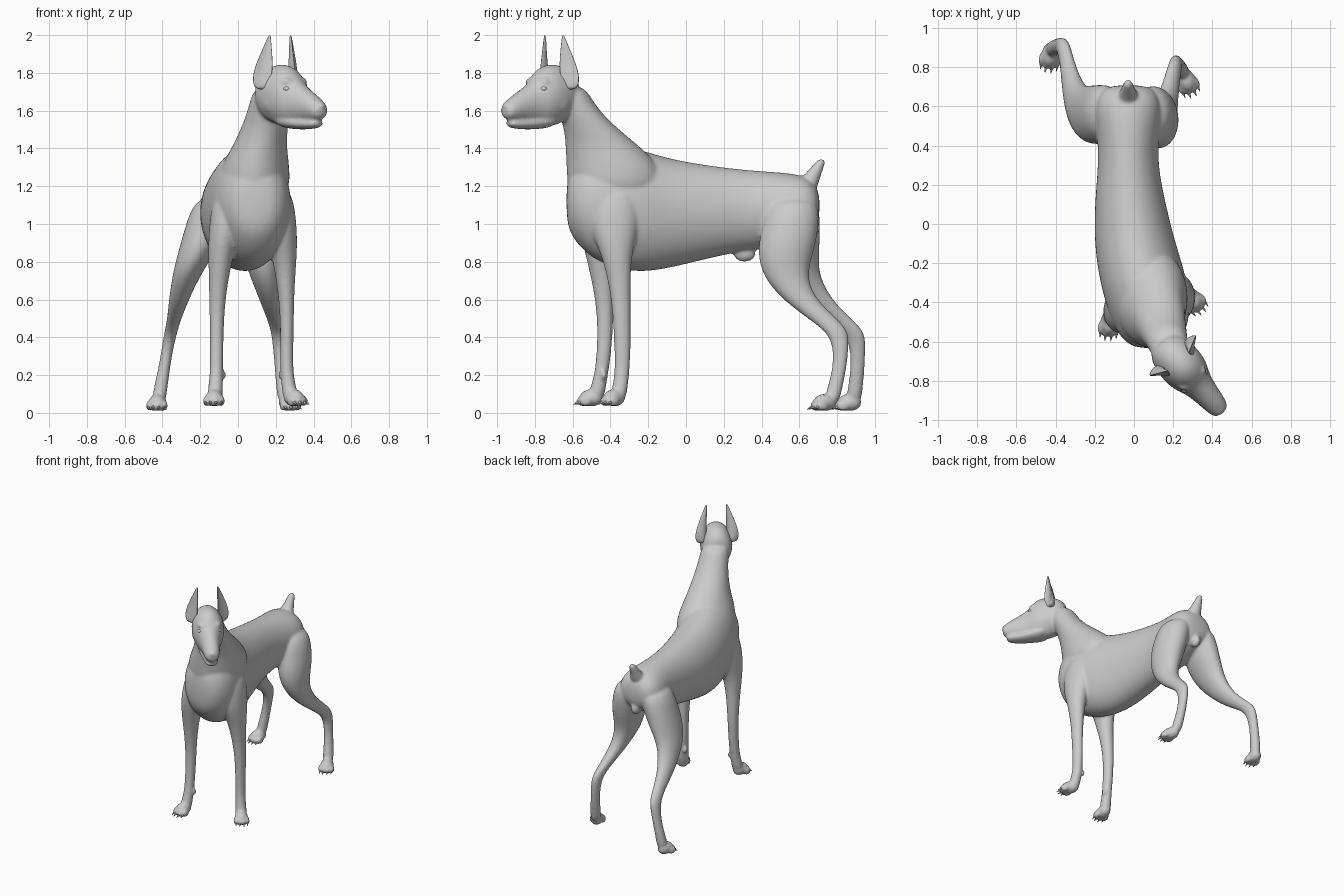
import bpy, bmesh, math
from mathutils import Vector, Matrix

Z = Vector((0, 0, 1))


def loft(bm, rings, seg=16, cup=0.0):
    """Skin elliptical rings given as (centre, half axis u, half axis v)."""
    loops = []
    for c, u, v in rings:
        loop = []
        for i in range(seg):
            a = 2 * math.pi * i / seg
            p = c + 1.03 * (u * math.cos(a) + v * math.sin(a))
            loop.append(bm.verts.new(p + v.normalized() * cup * u.length * math.cos(a) ** 2))
        loops.append(loop)
    for a, b in zip(loops, loops[1:]):
        for i in range(seg):
            j = (i + 1) % seg
            bm.faces.new((a[i], a[j], b[j], b[i]))
    bm.faces.new(loops[0][::-1])
    bm.faces.new(loops[-1])


def column(bm, rows):
    """Loft of horizontal rings: x, y, z, radius x, radius y."""
    loft(bm, [(Vector((x, y, z)), Vector((rx, 0, 0)), Vector((0, ry, 0)))
              for x, y, z, rx, ry in rows])


def ball(bm, loc, radii, turn=0.0):
    m = Matrix.Translation(loc) @ Matrix.Rotation(turn, 4, 'Z') @ Matrix.Diagonal((*radii, 1))
    bmesh.ops.create_uvsphere(bm, u_segments=14, v_segments=8, radius=1.03, matrix=m)


def finish(bm, name, subsurf=0, voxel=0.0):
    bmesh.ops.recalc_face_normals(bm, faces=bm.faces)
    me = bpy.data.meshes.new(name)
    bm.to_mesh(me)
    bm.free()
    for p in me.polygons:
        p.use_smooth = True
    ob = bpy.data.objects.new(name, me)
    bpy.context.collection.objects.link(ob)
    if subsurf:
        ob.modifiers.new("round", 'SUBSURF').levels = subsurf
        ob.modifiers["round"].render_levels = subsurf
    if voxel:
        r = ob.modifiers.new("fuse", 'REMESH')
        r.mode, r.voxel_size, r.use_smooth_shade = 'VOXEL', voxel, True
        s = ob.modifiers.new("soften", 'SMOOTH')
        s.factor, s.iterations = 0.5, 6
    return ob


body = bmesh.new()
claws = bmesh.new()

# torso: y, centre x, top z, bottom z, half width
torso = [(-.635, .09, 1.24, 1.0, .08), (-.59, .09, 1.32, .91, .15), (-.5, .085, 1.40, .82, .195),
         (-.38, .065, 1.42, .77, .215), (-.25, .04, 1.395, .745, .22), (-.1, .005, 1.345, .765, .205),
         (.1, -.02, 1.31, .815, .18), (.3, -.03, 1.285, .86, .15), (.45, -.03, 1.275, .87, .155),
         (.58, -.03, 1.265, .92, .175), (.66, -.03, 1.24, .97, .15), (.71, -.03, 1.17, 1.02, .10)]
loft(body, [(Vector((x, y, (t + b) / 2)), Vector((w, 0, 0)), Vector((0, 0, (t - b) / 2)))
            for y, x, t, b, w in torso])

# neck
column(body, [(.08, -.37, 1.12, .19, .25), (.085, -.37, 1.28, .19, .26), (.112, -.435, 1.40, .145, .20),
              (.13, -.48, 1.47, .13, .16), (.15, -.535, 1.55, .115, .122), (.168, -.59, 1.64, .105, .10),
              (.18, -.63, 1.74, .09, .09)])

# front legs
column(body, [(.19, -.37, 1.22, .09, .12), (.222, -.38, 1.0, .09, .14), (.245, -.37, .85, .068, .08),
              (.253, -.35, .68, .046, .056), (.26, -.34, .5, .035, .045), (.257, -.335, .3, .035, .042),
              (.26, -.34, .2, .033, .038), (.272, -.352, .12, .04, .042), (.28, -.36, .07, .04, .04)])
column(body, [(-.03, -.40, 1.22, .09, .12), (-.063, -.43, 1.0, .09, .14), (-.09, -.455, .85, .068, .08),
              (-.105, -.44, .68, .048, .053), (-.113, -.425, .5, .037, .042), (-.113, -.435, .3, .035, .038),
              (-.115, -.45, .2, .034, .036), (-.12, -.468, .12, .04, .042), (-.122, -.48, .07, .04, .04)])

# hind legs
column(body, [(.07, .57, 1.15, .10, .13), (.105, .555, 1.0, .11, .15), (.125, .53, .87, .105, .15),
              (.135, .52, .76, .085, .125), (.155, .555, .66, .065, .10), (.175, .635, .57, .05, .085),
              (.195, .735, .49, .038, .075), (.21, .80, .43, .034, .06), (.215, .82, .36, .031, .042),
              (.225, .815, .24, .03, .036), (.24, .785, .12, .037, .04), (.25, .77, .05, .036, .04)])
column(body, [(-.12, .57, 1.15, .10, .13), (-.165, .56, 1.0, .11, .15), (-.21, .555, .87, .10, .15),
              (-.26, .57, .76, .08, .13), (-.295, .63, .66, .062, .105), (-.32, .71, .57, .048, .09),
              (-.34, .81, .49, .036, .075), (-.355, .885, .43, .034, .06), (-.37, .91, .36, .031, .042),
              (-.39, .91, .24, .03, .036), (-.412, .895, .12, .037, .04), (-.42, .885, .05, .036, .04)])

# paws: x, y, sole height, turn in degrees
for x, y, z0, deg in [(-.125, -.50, .035, -5), (.295, -.38, .035, 38), (.265, .735, .01, 24), (-.425, .865, .01, -8)]:
    turn = math.radians(deg)
    rot = Matrix.Rotation(turn, 4, 'Z')
    at = Vector((x, y, z0))
    ball(body, at + Vector((0, 0, .045)), (.047, .066, .045), turn)
    for lx, fy in [(-.041, -.03), (-.015, -.045), (.015, -.045), (.041, -.03)]:
        ball(body, at + rot @ Vector((lx, fy, .028)), (.017, .036, .028), turn)
        tip = at + rot @ Vector((lx, fy - .037, .016))
        bmesh.ops.create_cone(claws, cap_ends=True, segments=8, radius1=.009, radius2=.001, depth=.034,
                              matrix=Matrix.Translation(tip) @ rot @ Matrix.Rotation(math.radians(115), 4, 'X'))

# dew claws
for x, y in [(-.075, -.435), (.225, -.315)]:
    ball(body, Vector((x, y, .2)), (.012, .014, .024))

# docked tail
column(body, [(-.03, .62, 1.17, .06, .07), (-.03, .65, 1.23, .05, .055), (-.03, .68, 1.275, .035, .04),
              (-.03, .705, 1.315, .026, .03), (-.03, .718, 1.345, .018, .02)])

# underside details
ball(body, Vector((-.03, .31, .845)), (.035, .06, .045))
ball(body, Vector((-.03, .665, .98)), (.035, .045, .05))

# head, built along its own turned axis
O = Vector((.215, -.69, 0))
ang = math.radians(41)
D = Vector((math.sin(ang), -math.cos(ang), 0))
S = Vector((math.cos(ang), math.sin(ang), 0))


def head_at(t, s, z):
    return O + D * t + S * s + Z * z


def head_loft(rows):
    """Rows: distance forward, top z, bottom z, half width."""
    loft(body, [(head_at(t, 0, (a + b) / 2), S * w, Z * (a - b) / 2) for t, a, b, w in rows])


head_loft([(-.125, 1.76, 1.60, .06), (-.08, 1.82, 1.56, .10), (0, 1.845, 1.525, .115),
           (.07, 1.842, 1.515, .115), (.125, 1.81, 1.52, .10), (.165, 1.755, 1.53, .08),
           (.22, 1.72, 1.537, .068), (.28, 1.688, 1.543, .06), (.325, 1.66, 1.548, .053),
           (.35, 1.64, 1.56, .042), (.36, 1.625, 1.58, .025)])
# lower jaw
head_loft([(.02, 1.60, 1.515, .085), (.12, 1.575, 1.502, .072), (.22, 1.56, 1.5, .056),
           (.29, 1.555, 1.505, .046), (.322, 1.55, 1.513, .034), (.33, 1.545, 1.525, .02)])
# nose pad
ball(body, head_at(.34, 0, 1.622), (.03, .025, .024), ang)
# cheeks and brows
for side in (-1, 1):
    ball(body, head_at(.03, side * .065, 1.65), (.05, .08, .075), ang)
    ball(body, head_at(.125, side * .052, 1.752), (.034, .03, .022), ang)

finish(body, "dog_body", subsurf=2, voxel=.0095)
finish(claws, "claws")

# eyes
eyes = bmesh.new()
for side in (-1, 1):
    ball(eyes, head_at(.143, side * .066, 1.715), (.02, .017, .013), ang + side * .6)
finish(eyes, "eyes")

# upright cupped ears: z, half width, thickness
for side, name in [(-1, "right_ear"), (1, "left_ear")]:
    ear = bmesh.new()
    N = D * .755 + S * side * .656
    W = Vector((-N.y, N.x, 0))
    rings = []
    for z, w, th in [(1.71, .036, .03), (1.77, .05, .024), (1.83, .047, .016), (1.89, .034, .011),
                     (1.95, .018, .008), (1.985, .009, .006), (2.0, .003, .003)]:
        k = max(0, min(1, (z - 1.76) / .24))
        rings.append((head_at(-.018 + .03 * k, side * (.105 - .032 * k), z), W * w, N * th))
    loft(ear, rings, cup=.5)
    finish(ear, name, subsurf=2)
